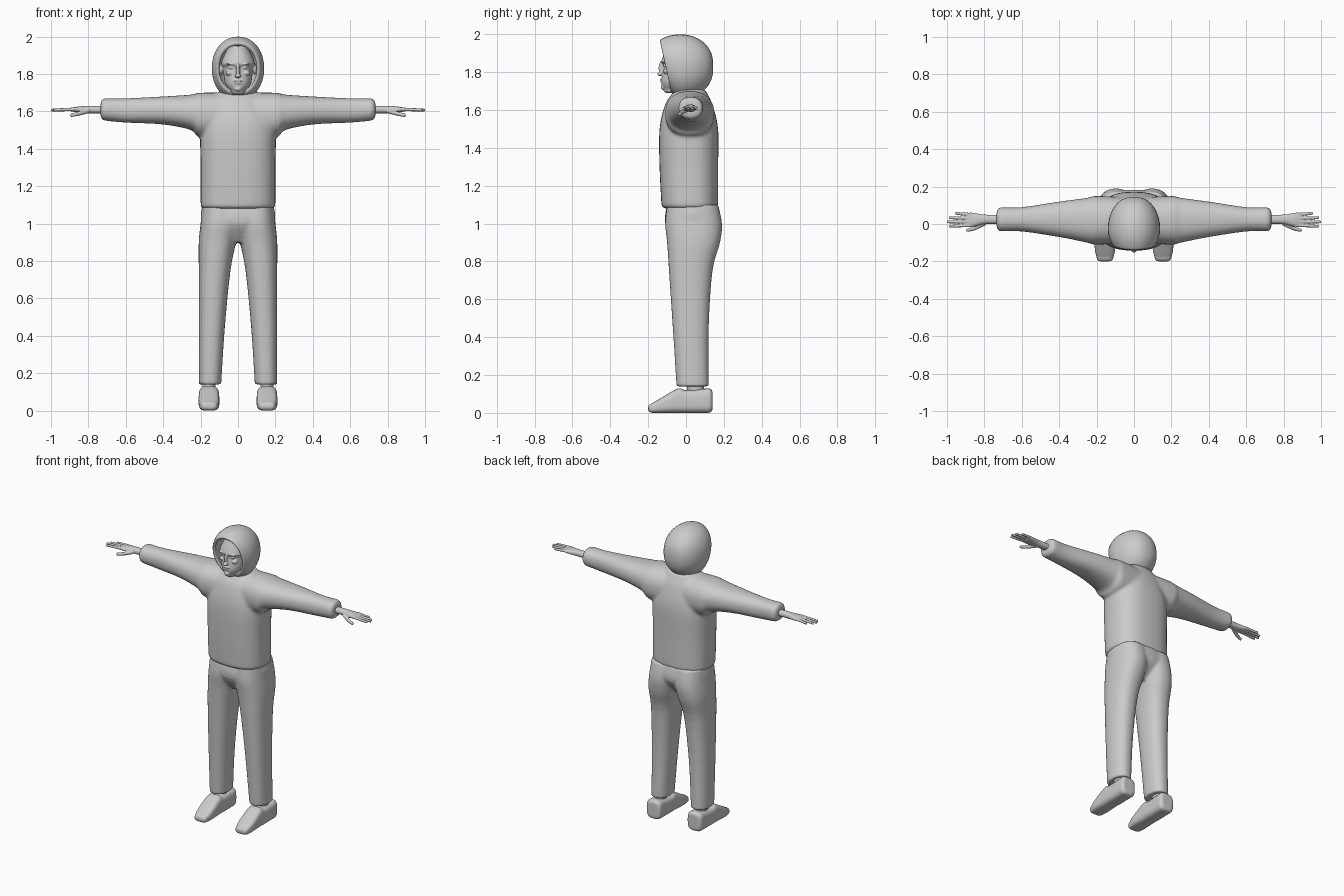
import bpy, bmesh, math
from mathutils import Matrix, Vector

default_cube = bpy.data.objects.get("Cube")
if default_cube:
    bpy.data.objects.remove(default_cube, do_unlink=True)

grey = bpy.data.materials.new("plain_grey")
grey.use_nodes = True
grey.diffuse_color = (0.6, 0.6, 0.6, 1)
for node in grey.node_tree.nodes:
    if node.type == 'BSDF_PRINCIPLED':
        node.inputs["Base Color"].default_value = grey.diffuse_color


def catmull(a, b, c, d, t):
    """Smooth value between b and c."""
    slope_in, slope_out = (c - a) / 2, (d - b) / 2
    rise = c - b
    return b + t * (slope_in + t * (3 * rise - 2 * slope_in - slope_out
                                    + t * (slope_in + slope_out - 2 * rise)))


def smoothed(rings, steps=4):
    """Fill in rings between the given ones."""
    padded = [rings[0], *rings, rings[-1]]
    result = []
    for i in range(len(rings) - 1):
        for k in range(steps):
            result.append([catmull(*values, k / steps) for values in zip(*padded[i:i + 4])])
    return result + [rings[-1]]


def rounded_end(ring, radius, direction):
    """Rings that round off one end of a loft, from the full ring outwards."""
    position, a_low, a_high, b_low, b_high = ring
    result = []
    for angle in (math.pi / 6, math.pi / 3, math.pi / 2):
        inset = radius * (1 - math.cos(angle))
        result.append((position + direction * radius * math.sin(angle),
                       a_low + inset, a_high - inset, b_low + inset, b_high - inset))
    return result


def superellipse(low, high, wave, power):
    reach = math.copysign(abs(wave) ** (2 / power), wave)
    return (low + high) / 2 + (high - low) / 2 * reach


def loft(bm, axis, rings, power=2.3, side=1, radius=0.0, sides=32):
    """Skin rings of (position, low, high, low, high) along an axis."""
    rings = smoothed(rings)
    if radius:
        start = rounded_end(rings[0], radius, -1)
        rings = start[::-1] + rings + rounded_end(rings[-1], radius, 1)
    loops = []
    for position, a_low, a_high, b_low, b_high in rings:
        loop = []
        for i in range(sides):
            angle = math.tau * i / sides
            a = superellipse(a_low, a_high, math.cos(angle), power)
            b = superellipse(b_low, b_high, math.sin(angle), power)
            x, y, z = {'x': (position, a, b), 'y': (a, position, b), 'z': (a, b, position)}[axis]
            loop.append(bm.verts.new((x * side, y, z)))
        loops.append(loop)
    for lower, upper in zip(loops, loops[1:]):
        for i in range(sides):
            bm.faces.new((lower[i - 1], lower[i], upper[i], upper[i - 1]))
    bm.faces.new(loops[0])
    bm.faces.new(loops[-1])


def symmetric(rings):
    """Expand (position, half width, low, high) into full rings."""
    return [(position, -half, half, low, high) for position, half, low, high in rings]


def blob(bm, centre, size):
    matrix = Matrix.Translation(Vector(centre)) @ Matrix.Diagonal((*size, 1))
    bmesh.ops.create_uvsphere(bm, u_segments=20, v_segments=12, radius=1, matrix=matrix)


def finish(name, bm, voxel=0.0, softness=4):
    """Turn a bmesh into an object, blending its pieces when voxel is set."""
    bmesh.ops.recalc_face_normals(bm, faces=bm.faces[:])
    mesh = bpy.data.meshes.new(name)
    bm.to_mesh(mesh)
    bm.free()
    mesh.materials.append(grey)
    part = bpy.data.objects.new(name, mesh)
    bpy.context.collection.objects.link(part)
    bpy.ops.object.select_all(action='DESELECT')
    part.select_set(True)
    bpy.context.view_layer.objects.active = part
    if voxel:
        blend = part.modifiers.new("blend", 'REMESH')
        blend.mode = 'VOXEL'
        blend.voxel_size = voxel
        soften = part.modifiers.new("soften", 'SMOOTH')
        soften.factor = 0.5
        soften.iterations = softness
        bpy.ops.object.modifier_apply(modifier="blend")
        bpy.ops.object.modifier_apply(modifier="soften")
    bpy.ops.object.shade_smooth_by_angle(angle=math.radians(50))


# Sweater body with both sleeves
bm = bmesh.new()
loft(bm, 'z', symmetric([
    (1.1, .2, -.13, .17), (1.3, .2, -.14, .17), (1.5, .2, -.14, .17),
    (1.63, .16, -.11, .14), (1.69, .11, -.07, .11)]), power=2.5, radius=.02)
for side in (1, -1):
    loft(bm, 'x', [
        (0, -.1, .14, 1.45, 1.7), (.2, -.11, .15, 1.46, 1.7), (.25, -.1, .14, 1.5, 1.69),
        (.4, -.07, .12, 1.53, 1.68), (.6, -.04, .09, 1.54, 1.67),
        (.71, -.04, .09, 1.55, 1.67)], side=side, radius=.025)
finish("sweater", bm, voxel=.009, softness=8)

# Trousers: hips and two legs
bm = bmesh.new()
loft(bm, 'z', symmetric([(.9, .05, -.05, .1), (1, .19, -.11, .18), (1.1, .19, -.1, .17)]))
for side in (1, -1):
    loft(bm, 'z', [
        (.14, .09, .21, -.05, .12), (.45, .07, .21, -.07, .12), (.75, .04, .21, -.09, .14),
        (.9, .01, .21, -.1, .18), (1, -.01, .2, -.11, .19), (1.1, -.01, .19, -.1, .17)],
        side=side)
finish("trousers", bm, voxel=.009)

# Hood: an egg-shaped shell rolled inwards around a tilted opening
bm = bmesh.new()
outer = [(degrees, 1) for degrees in range(8, 129, 12)]
inner = [(degrees, .84) for degrees in range(124, 20, -12)]
rings = []
for degrees, scale in outer + inner:
    angle = math.radians(degrees)
    spread = scale * math.sin(angle) ** .85
    width, height = .14 * spread, .17 * spread
    rings.append((.175 * math.cos(angle) - .03, -width, width, 1.83 - height, 1.83 + height))
loft(bm, 'y', rings, power=2.1)
for vert in bm.verts:
    if vert.co.y < 0:
        vert.co.y -= (1.97 - vert.co.z) * 1.6 * vert.co.y
finish("hood", bm)

# Head with neck and facial features
bm = bmesh.new()
loft(bm, 'z', symmetric([
    (1.71, .04, -.12, -.01), (1.75, .07, -.13, .05), (1.83, .08, -.12, .07),
    (1.86, .09, -.13, .07), (1.93, .06, -.1, .05)]), power=2.1, radius=.02)
blob(bm, (0, 0, 1.7), (.05, .05, .1))            # neck
blob(bm, (0, -.13, 1.82), (.01, .015, .04))      # nose bridge
blob(bm, (0, -.137, 1.79), (.018, .016, .01))    # nose tip
blob(bm, (0, -.125, 1.763), (.026, .012, .005))  # upper lip
blob(bm, (0, -.124, 1.752), (.022, .012, .006))  # lower lip
blob(bm, (0, -.12, 1.72), (.02, .014, .013))     # chin
for side in (1, -1):
    blob(bm, (side * .035, -.108, 1.834), (.015, .012, .009))  # eye
    blob(bm, (side * .036, -.116, 1.854), (.028, .013, .007))  # brow
    blob(bm, (side * .045, -.1, 1.805), (.02, .02, .015))      # cheek
    blob(bm, (side * .09, -.02, 1.825), (.01, .02, .03))       # ear
finish("head", bm, voxel=.0035, softness=3)

for side, label in ((1, "left"), (-1, "right")):
    # Shoe
    bm = bmesh.new()
    loft(bm, 'y', [
        (-.18, .11, .2, 0, .05), (-.13, .1, .21, 0, .08), (-.04, .1, .21, 0, .13),
        (0, .1, .21, 0, .12), (.12, .1, .21, 0, .13)], power=3.4, side=side, radius=.02)
    finish(label + "_shoe", bm, voxel=.006)

    # Ankle
    bm = bmesh.new()
    blob(bm, (side * .155, .05, .14), (.035, .045, .08))
    finish(label + "_ankle", bm)

    # Hand: wrist and palm, four fingers, thumb
    bm = bmesh.new()
    loft(bm, 'x', [
        (.7, 0, .05, 1.59, 1.63), (.8, 0, .05, 1.59, 1.63),
        (.86, -.015, .06, 1.595, 1.625), (.89, -.01, .06, 1.6, 1.62)], side=side, radius=.008)
    for finger in range(4):
        tip = .995 - .011 * (finger - 2) ** 2
        rings = []
        for x, y, z, thick in ((.87, .05 - .019 * finger, 1.612, .0095),
                               (tip, .057 - .023 * finger, 1.607, .0075)):
            rings.append((x, y - thick, y + thick, z - thick, z + thick))
        loft(bm, 'x', rings, power=2, side=side, radius=.006, sides=16)
    loft(bm, 'x', [
        (.8, -.01, .02, 1.59, 1.615), (.85, -.033, -.01, 1.577, 1.6),
        (.89, -.042, -.025, 1.57, 1.59)], power=2, side=side, radius=.007, sides=16)
    finish(label + "_hand", bm, voxel=.003, softness=3)
